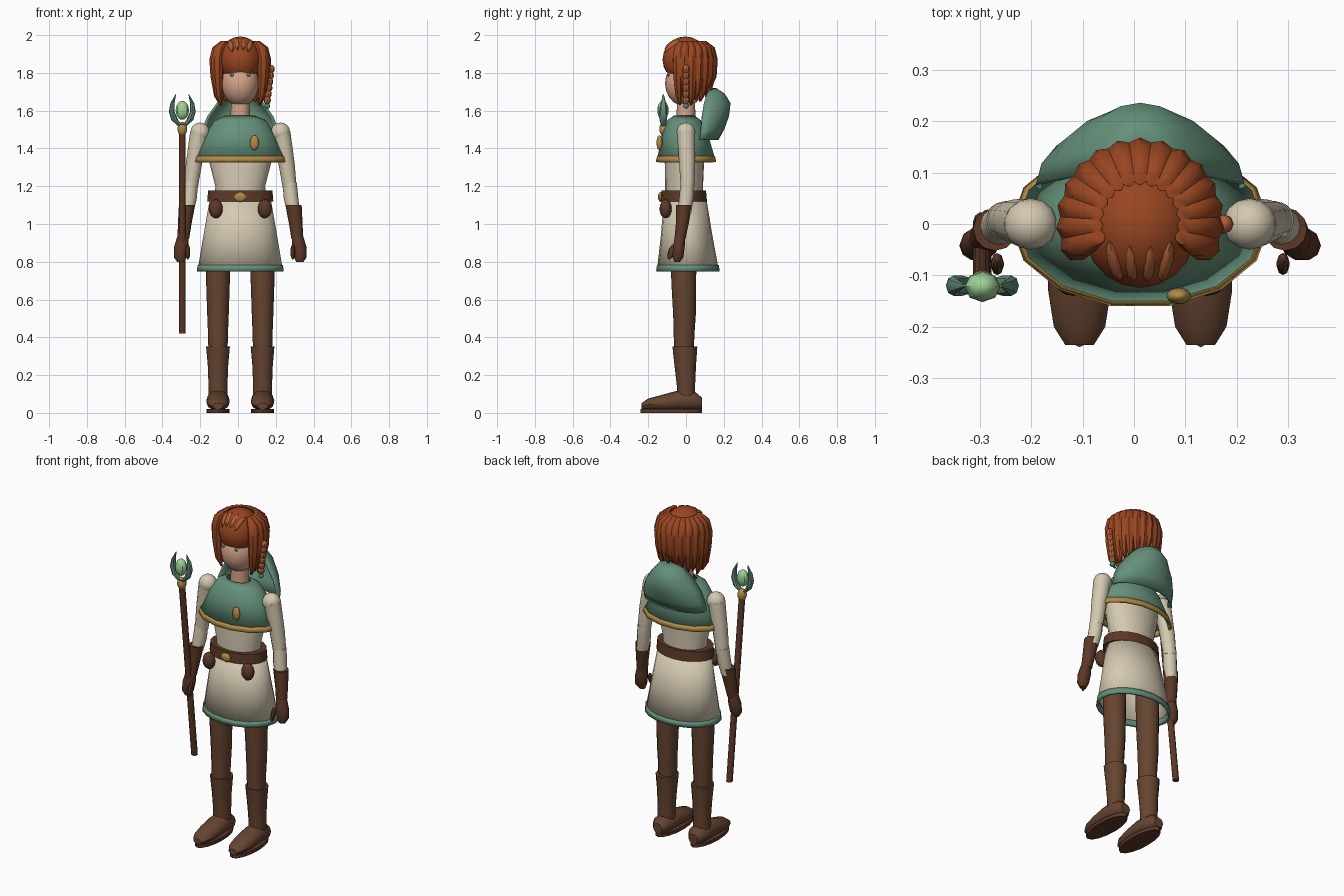
import bpy, bmesh, math
from mathutils import Matrix, Vector

cube = bpy.data.objects.get("Cube")
if cube:
    bpy.data.objects.remove(cube, do_unlink=True)

CX = 0.012          # body centre line
parts = []


def material(name, srgb):
    lin = [(int(srgb[i:i + 2], 16) / 255) ** 2.2 for i in (0, 2, 4)]
    m = bpy.data.materials.new(name)
    m.use_nodes = True
    m.diffuse_color = (*lin, 1)
    m.node_tree.nodes["Principled BSDF"].inputs["Base Color"].default_value = (*lin, 1)
    return m


BROWN = material("boot brown", "664634")
LEATHER = material("dark leather", "5C3B2B")
CREAM = material("cream cloth", "D3C8B0")
GREEN = material("sage green", "65907A")
GOLD = material("old gold", "B08A48")
SKIN = material("skin", "D6A48A")
HAIR = material("auburn hair", "984826")
STREAK = material("light auburn", "B0603A")
CRYSTAL = material("pale crystal", "9CD094")
TEAL = material("teal", "4C8C7E")


def finish(name, bm, mat, thick=0):
    bmesh.ops.recalc_face_normals(bm, faces=bm.faces)
    me = bpy.data.meshes.new(name)
    bm.to_mesh(me)
    bm.free()
    me.materials.append(mat)
    ob = bpy.data.objects.new(name, me)
    bpy.context.collection.objects.link(ob)
    if thick:
        mod = ob.modifiers.new("thickness", "SOLIDIFY")
        mod.thickness, mod.offset = thick, -1
    parts.append(ob)
    return ob


def loft(name, mat, rings, n=12, thick=0, half=False, at=(CX, 0, 0), turn=None):
    """Skin elliptical rings (x, y, z, rx, ry); thick makes an open shell."""
    bm = bmesh.new()
    loops = []
    for x, y, z, rx, ry in rings:
        span = math.pi if half else math.tau
        angles = [span * i / n for i in range(n + 1 if half else n)]
        loops.append([bm.verts.new((x + rx * math.cos(a), y + ry * math.sin(a), z)) for a in angles])
    for a, b in zip(loops, loops[1:]):
        for i in range(n):
            j = (i + 1) % len(a)
            bm.faces.new((a[i], a[j], b[j], b[i]))
    if not thick:
        bm.faces.new(loops[0])
        bm.faces.new(loops[-1])
    bm.transform(Matrix.Translation(at) @ (turn or Matrix()))
    return finish(name, bm, mat, thick)


def ball(name, mat, loc, size, turn=None, seg=14, cut=None):
    """Ellipsoid, optionally trimmed by a plane (point, normal)."""
    bm = bmesh.new()
    bmesh.ops.create_uvsphere(bm, u_segments=seg, v_segments=10, radius=1)
    bm.transform(Matrix.Translation(Vector(loc) + Vector((CX, 0, 0)))
                 @ (turn or Matrix()) @ Matrix.Diagonal((*size, 1)))
    if cut:
        bmesh.ops.bisect_plane(bm, geom=bm.verts[:] + bm.edges[:] + bm.faces[:],
                               plane_co=cut[0], plane_no=cut[1], clear_inner=True)
    return finish(name, bm, mat)


# Tunic, belt and skirt
loft("torso", CREAM, [(0, -.01, 1.12, .135, .1), (0, -.01, 1.2, .132, .1),
                      (0, -.008, 1.33, .165, .104), (0, 0, 1.45, .17, .1), (0, 0, 1.53, .1, .06)], 20)
loft("skirt", CREAM, [(0, .01, .76, .225, .163), (0, .003, .95, .193, .135),
                      (0, -.005, 1.14, .16, .112)], 20, thick=.008)
loft("skirt_hem", GREEN, [(0, .01, .75, .23, .168), (0, .01, .783, .226, .164)], 20, thick=.014)
loft("belt", LEATHER, [(0, -.012, 1.12, .175, .123), (0, -.012, 1.178, .17, .118)], 20)
ball("buckle", GOLD, (0, -.134, 1.143), (.033, .014, .026))
for s in (-1, 1):
    ball("pouch", LEATHER, (s * .13, -.108, 1.08), (.038, .032, .05))

# Shoulder cape with trim and brooch
loft("cape", GREEN, [(0, -.01, 1.575, .075, .055), (0, -.01, 1.55, .135, .09),
                     (0, -.004, 1.48, .18, .122), (0, 0, 1.355, .242, .155)], 14, thick=.008)
loft("cape_trim", GOLD, [(0, 0, 1.33, .252, .164), (0, 0, 1.36, .243, .157)], 14, thick=.014)
ball("brooch", GOLD, (.075, -.14, 1.43), (.024, .016, .04))

# Lowered hood
loft("hood", GREEN, [(0, .072, 1.445, .205, .1), (0, .08, 1.5, .202, .122), (0, .085, 1.57, .175, .143),
                     (0, .095, 1.64, .125, .141), (0, .11, 1.69, .08, .095),
                     (0, .14, 1.72, .02, .02)], 10, thick=.012, half=True)

# Legs and boots
for s in (-1, 1):
    x = s * .118
    loft("leg", BROWN, [(x, -.012, .3, .05, .052), (x, -.01, .42, .053, .055), (x, -.008, .52, .057, .06),
                        (x, -.012, .7, .063, .066), (x, -.012, .95, .066, .068)])
    loft("boot_shaft", BROWN, [(x, 0, .08, .05, .048), (x, 0, .14, .05, .048),
                               (x, -.004, .25, .054, .057), (x, -.006, .352, .063, .066)])
    loft("boot_foot", BROWN, [(0, .05, -.085, .03, .03), (0, .06, -.05, .055, .05),
                              (0, .065, .04, .062, .054), (0, .053, .13, .061, .042),
                              (0, .045, .2, .05, .031), (0, .036, .235, .028, .016)],
         at=(CX + x, 0, 0), turn=Matrix.Rotation(math.pi / 2, 4, "X"))
    loft("sole", LEATHER, [(x, -.077, 0, .06, .163), (x, -.077, .02, .06, .163)], 16)

# Arms
for s in (-1, 1):
    ball("shoulder", CREAM, (s * .213, 0, 1.485), (.052, .05, .052))
    loft("upper_arm", CREAM, [(s * .262, .008, 1.19, .037, .036), (s * .245, .006, 1.32, .043, .042),
                              (s * .215, 0, 1.49, .05, .049)])
    loft("forearm", CREAM, [(s * .282, -.008, 1.06, .034, .036), (s * .268, .002, 1.14, .039, .038),
                            (s * .262, .008, 1.22, .037, .037)])
    loft("bracer", LEATHER, [(s * .302, -.032, .92, .031, .029), (s * .294, -.02, 1, .036, .034),
                             (s * .282, -.01, 1.1, .043, .042)])
    loft("hand", LEATHER, [(s * .315, -.046, .8, .02, .016), (s * .318, -.042, .825, .034, .03),
                           (s * .312, -.038, .88, .038, .033), (s * .303, -.032, .94, .029, .027)], 10)
    ball("thumb", LEATHER, (s * .278, -.078, .852), (.013, .017, .042),
         Matrix.Rotation(-.35, 4, "X"), 8)

# Staff, leaning forward
SX = -.295 - CX
lean = lambda z: -.045 - (z - .87) * .112
loft("staff", LEATHER, [(SX, lean(z), z, .018, .018) for z in (.42, .95, 1.53)], 10)
ball("staff_collar", GOLD, (SX, lean(1.5), 1.503), (.026, .026, .037))
ball("staff_crystal", CRYSTAL, (SX, -.122, 1.602), (.035, .03, .05), seg=8)
for s in (-1, 1):
    loft("staff_prong", GREEN, [(SX + s * dx, -.12, z, w, d) for dx, z, w, d in (
        (.012, 1.52, .012, .012), (.04, 1.55, .018, .02), (.056, 1.595, .015, .02),
        (.052, 1.64, .011, .014), (.035, 1.685, .002, .003))], 8)

# Head
loft("neck", SKIN, [(0, 0, 1.53, .053, .05), (0, 0, 1.68, .048, .048)])
ball("head", SKIN, (0, -.005, 1.745), (.1, .106, .122), seg=20)
for s in (-1, 1):
    ball("eye", TEAL, (s * .042, -.093, 1.788), (.013, .006, .007), seg=8)

# Hair cap, hanging locks and lighter fringe strands
ball("hair_cap", HAIR, (0, -.004, 1.87), (.112, .12, .123), seg=20,
     cut=((0, -.12, 1.81), (0, .35, 1)))
LOCKS = 15
for i in range(LOCKS):
    a = math.radians(-20 + 220 * i / (LOCKS - 1))
    tip = 1.625 + .05 * math.sin(a) ** 2 + .02 * (i % 2)
    loft("hair_lock", HAIR, [(.105, 0, tip, .006, .005), (.122, 0, tip + .05, .02, .02),
                             (.128, 0, 1.78, .03, .029), (.13, 0, 1.87, .034, .032),
                             (.116, 0, 1.935, .032, .028), (.088, 0, 1.968, .016, .014)], 8,
         at=(CX, .004, 0), turn=Matrix.Rotation(a, 4, "Z"))
for x in (-.05, -.017, .017, .05):
    ball("fringe_strand", STREAK, (x, -.072, 1.955 - abs(x) * .25), (.014, .05, .018),
         Matrix.Rotation(-x * 5, 4, "Z") @ Matrix.Rotation(.65, 4, "X"), 8)

# Side braid with bead
for i in range(6):
    t = i / 5
    ball("braid_knot", STREAK, (.163 - .02 * t, 0, 1.82 - .165 * t), (.019, .019, .023), seg=8)
ball("braid_bead", TEAL, (.143, 0, 1.625), (.015, .015, .015), seg=10)

# Smooth shading with crisp edges
bpy.ops.object.select_all(action="DESELECT")
for ob in parts:
    ob.select_set(True)
bpy.context.view_layer.objects.active = parts[0]
bpy.ops.object.shade_smooth_by_angle(angle=math.radians(40))
